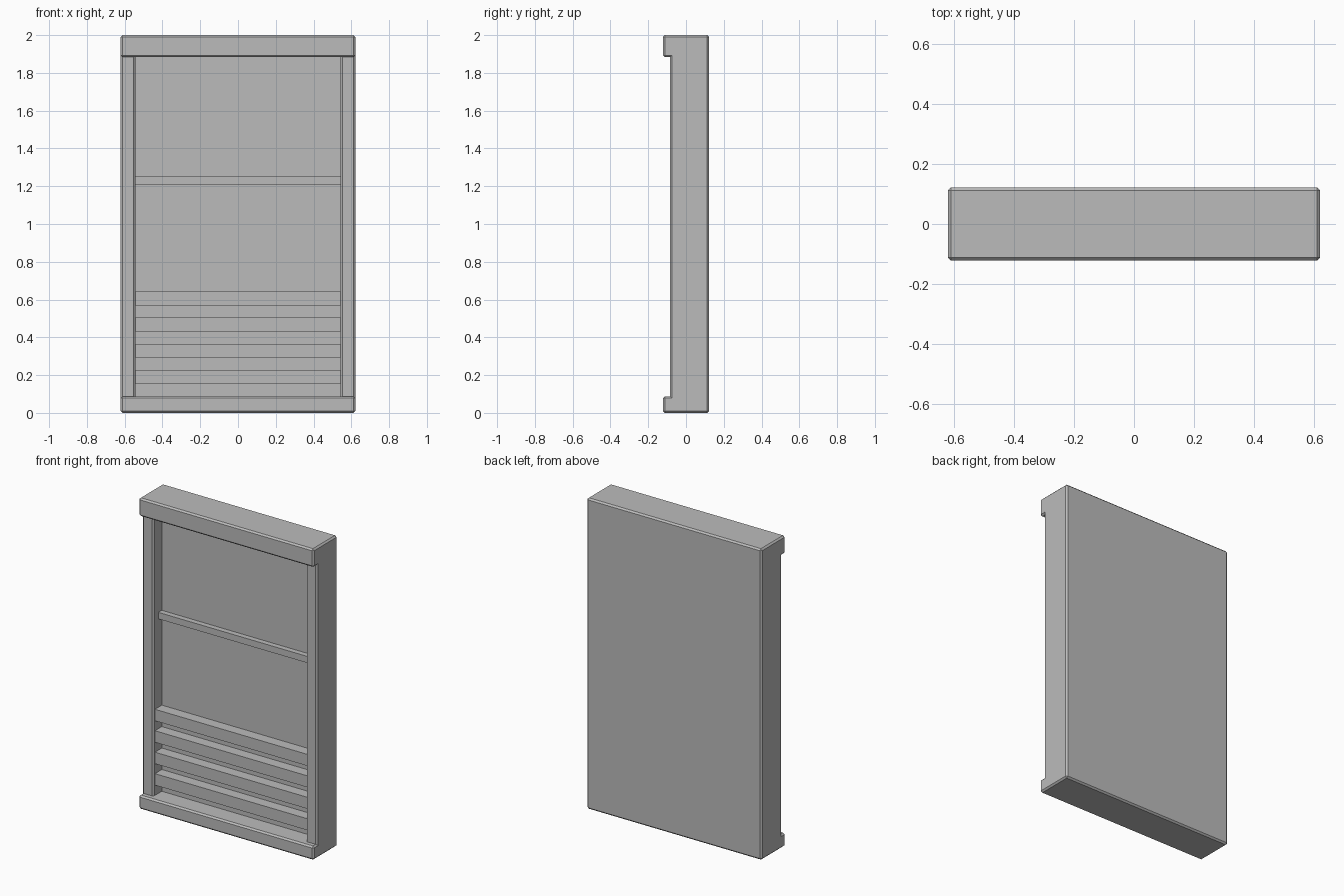
import bpy, bmesh
from mathutils import Vector

if "Cube" in bpy.data.objects:
    bpy.data.objects.remove(bpy.data.objects["Cube"])

grey = bpy.data.materials.new("plain grey")
grey.diffuse_color = (0.5, 0.5, 0.5, 1)
grey.use_nodes = True
grey.node_tree.nodes["Principled BSDF"].inputs["Base Color"].default_value = grey.diffuse_color


def box(name, lo, hi, bevel=0.0):
    """Box between two corners with an optional single-step chamfer."""
    lo, hi = Vector(lo), Vector(hi)
    bm = bmesh.new()
    bmesh.ops.create_cube(bm, size=1)
    for v in bm.verts:
        v.co = [(lo[i] + hi[i]) / 2 + v.co[i] * (hi[i] - lo[i]) for i in range(3)]
    if bevel:
        bmesh.ops.bevel(bm, geom=bm.edges[:], offset=bevel, segments=1,
                        affect='EDGES', profile=0.5)
    bmesh.ops.recalc_face_normals(bm, faces=bm.faces[:])
    me = bpy.data.meshes.new(name)
    bm.to_mesh(me)
    bm.free()
    me.materials.append(grey)
    ob = bpy.data.objects.new(name, me)
    bpy.context.collection.objects.link(ob)
    return ob


W, D, H, B = 0.622, 0.122, 2.0, 0.01

# Solid back panel
box("back_panel", (-W, 0.0, 0), (W, D, H), B)

# Side posts
for side, x0, x1 in (("left", -W, -0.542), ("right", 0.542, W)):
    box(side + "_post", (x0, -0.085, 0), (x1, 0.1, H), B)

# Header and sill, standing proud of the posts
box("header", (-W, -D, 1.883), (W, 0.1, H), B)
box("sill", (-W, -D, 0), (W, 0.1, 0.088), B)

# Single narrow rail
box("middle_rail", (-0.546, -0.035, 1.21), (0.546, 0.02, 1.252))

# Lower slats
for i in range(4):
    z = 0.154 + i * 0.138
    box("slat_%d" % (i + 1), (-0.546, -0.07, z), (0.546, 0.02, z + 0.074))
